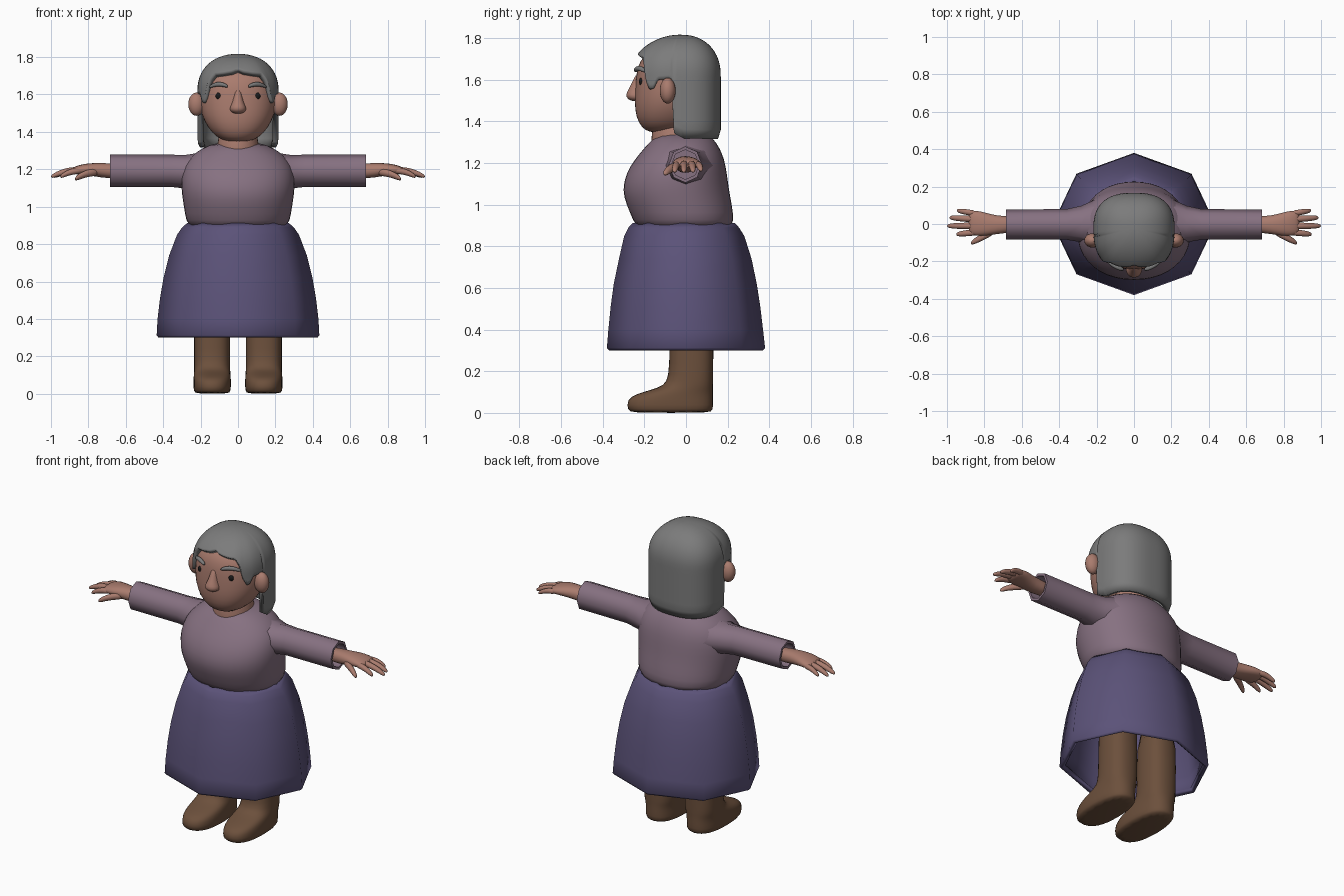
import bpy, bmesh
from math import sin, cos, pi, radians
from mathutils import Matrix

if "Cube" in bpy.data.objects:
    bpy.data.objects.remove(bpy.data.objects["Cube"])


def material(name, rgb):
    m = bpy.data.materials.new(name)
    m.diffuse_color = (*rgb, 1)
    m.use_nodes = True
    m.node_tree.nodes["Principled BSDF"].inputs["Base Color"].default_value = m.diffuse_color
    return m


SKIN = material("skin", (0.40, 0.20, 0.155))
WOOL = material("wool", (0.24, 0.165, 0.22))
CLOTH = material("cloth", (0.105, 0.085, 0.19))
LEATHER = material("leather", (0.15, 0.08, 0.045))
HAIR = material("hair", (0.2, 0.2, 0.2))
BLACK = material("black", (0.01, 0.01, 0.01))


def finish(name, bm, mat, mirror=False, subdiv=0, thick=0):
    bmesh.ops.recalc_face_normals(bm, faces=bm.faces)
    me = bpy.data.meshes.new(name)
    bm.to_mesh(me)
    bm.free()
    ob = bpy.data.objects.new(name, me)
    bpy.context.collection.objects.link(ob)
    me.materials.append(mat)
    bpy.ops.object.select_all(action='DESELECT')
    ob.select_set(True)
    bpy.context.view_layer.objects.active = ob
    bpy.ops.object.shade_smooth_by_angle(angle=radians(62))
    if thick:
        mod = ob.modifiers.new("thickness", 'SOLIDIFY')
        mod.thickness, mod.offset = thick, -1
    if subdiv:
        mod = ob.modifiers.new("smooth", 'SUBSURF')
        mod.levels = mod.render_levels = subdiv
    if mirror:
        mod = ob.modifiers.new("mirror", 'MIRROR')
        mod.use_mirror_merge = False
    return ob


def spow(v, p):
    return (1 if v >= 0 else -1) * abs(v) ** p


def loft(name, rings, mat, n=8, e=2.0, axis='Z', caps=True, **kw):
    """rings: (position on axis, centre u, centre v, radius u, radius v)"""
    bm = bmesh.new()
    rows = []
    for p, cu, cv, ru, rv in rings:
        row = []
        for i in range(n):
            a = 2 * pi * i / n
            u, v = cu + ru * spow(cos(a), 2 / e), cv + rv * spow(sin(a), 2 / e)
            row.append(bm.verts.new((u, v, p) if axis == 'Z' else (p, u, v)))
        rows.append(row)
    for a, b in zip(rows, rows[1:]):
        for i in range(n):
            j = (i + 1) % n
            bm.faces.new((a[i], a[j], b[j], b[i]))
    if caps:
        bm.faces.new(rows[0])
        bm.faces.new(rows[-1])
    return finish(name, bm, mat, **kw)


def body(name, profile, mat, cx=0, **kw):
    """profile: (z, half width, front y, back y)"""
    return loft(name, [(z, cx, (f + b) / 2, w, (b - f) / 2) for z, w, f, b in profile],
                mat, **kw)


def ball(name, centre, radii, mat, **kw):
    bm = bmesh.new()
    bmesh.ops.create_uvsphere(bm, u_segments=20, v_segments=12, radius=1,
                              matrix=Matrix.LocRotScale(centre, None, radii))
    return finish(name, bm, mat, **kw)


# Skirt: hollow eight-sided bell
body("skirt", [(.30, .425, -.37, .37), (.312, .435, -.38, .38), (.40, .43, -.373, .37),
               (.51, .417, -.362, .357), (.62, .398, -.347, .34), (.74, .368, -.322, .315),
               (.85, .326, -.297, .28), (.89, .298, -.277, .255), (.912, .272, -.255, .235)],
     CLOTH, caps=False, thick=.03)

# Boots
body("boots", [(0, .088, -.265, .122), (.012, .102, -.285, .134), (.065, .102, -.288, .134),
               (.09, .101, -.245, .133), (.112, .099, -.165, .132), (.132, .098, -.108, .132),
               (.17, .098, -.085, .132), (.30, .098, -.08, .134), (.62, .10, -.08, .134)],
     LEATHER, cx=.138, n=16, e=2.5, mirror=True, subdiv=1)

# Sweater body
body("sweater", [(.87, .255, -.235, .22), (.925, .282, -.256, .234), (1.0, .293, -.29, .224),
                 (1.07, .305, -.31, .21), (1.15, .31, -.292, .2), (1.22, .295, -.248, .187),
                 (1.275, .25, -.2, .163), (1.315, .19, -.165, .135), (1.345, .12, -.115, .1)],
     WOOL, n=20, e=2.15, subdiv=1)

# Sleeves with open cuffs
loft("sleeves", [(.14, 0, 1.19, .16, .115), (.22, 0, 1.188, .125, .098), (.28, 0, 1.187, .098, .09),
                 (.36, -.002, 1.192, .082, .086), (.685, -.003, 1.193, .08, .087),
                 (.685, -.003, 1.193, .066, .071), (.62, -.003, 1.193, .066, .071)],
     WOOL, axis='X', mirror=True)

# Hands: palm, four fingers and a thumb
loft("palms", [(.61, 0, 1.19, .042, .038), (.70, -.004, 1.192, .047, .042),
               (.76, -.004, 1.198, .056, .038), (.82, .002, 1.2, .07, .031),
               (.865, .006, 1.195, .068, .024), (.885, .006, 1.193, .055, .014)],
     SKIN, n=12, e=2.3, axis='X', mirror=True, subdiv=1)


def finger(name, root, tip, r):
    rings = []
    for t, k in ((0, 1), (.35, 1.08), (.7, .95), (.93, .75), (1, .3)):
        u, v, w = (p + (q - p) * t for p, q in zip(root, tip))
        w += .012 * sin(pi * t)
        rings.append((u, v, w, r * k, r * k))
    loft(name, rings, SKIN, axis='X', mirror=True, subdiv=1)


finger("little_fingers", (.84, .055, 1.193), (.947, .072, 1.165), .0165)
finger("ring_fingers", (.84, .025, 1.197), (.987, .034, 1.16), .018)
finger("middle_fingers", (.84, -.01, 1.197), (1.0, -.01, 1.16), .018)
finger("index_fingers", (.83, -.042, 1.193), (.95, -.055, 1.16), .018)
finger("thumbs", (.745, -.035, 1.185), (.872, -.102, 1.148), .021)

# Neck and head
body("neck", [(1.2, .13, -.15, .09), (1.29, .125, -.172, .09), (1.34, .108, -.168, .08),
              (1.46, .10, -.15, .07)], SKIN, n=16, subdiv=1)
body("head", [(1.345, .055, -.175, -.03), (1.37, .115, -.215, .02), (1.42, .162, -.242, .07),
              (1.49, .198, -.25, .11), (1.56, .208, -.246, .125), (1.63, .206, -.242, .125),
              (1.69, .195, -.226, .115), (1.74, .155, -.18, .09), (1.775, .07, -.09, .02)],
     SKIN, n=20, e=2.2, subdiv=1)

# Face details
body("nose", [(1.497, .018, -.262, -.2), (1.508, .043, -.283, -.2), (1.528, .047, -.292, -.2),
              (1.55, .034, -.28, -.2), (1.59, .023, -.258, -.2), (1.63, .016, -.242, -.2)],
     SKIN, n=12, subdiv=1)
ball("ears", (.222, -.088, 1.548), (.044, .038, .062), SKIN, mirror=True)
ball("eyes", (.102, -.214, 1.592), (.018, .012, .019), BLACK, mirror=True)
loft("eyebrows", [(.054, -.243, 1.643, .006, .006), (.065, -.241, 1.648, .013, .012),
                  (.10, -.229, 1.658, .014, .014), (.135, -.206, 1.65, .013, .012),
                  (.155, -.187, 1.638, .006, .006)], HAIR, axis='X', mirror=True, subdiv=1)

# Hair: dome whose lower edge follows the hairline (degrees from the front, z)
HAIRLINE = [(0, 1.738), (6, 1.725), (20, 1.716), (36, 1.71), (44, 1.67), (50, 1.585),
            (55, 1.555), (60, 1.56), (66, 1.60), (83, 1.605), (85, 1.345), (92, 1.318), (181, 1.315)]


def hairline(d):
    for (a, za), (b, zb) in zip(HAIRLINE, HAIRLINE[1:]):
        if d <= b:
            return za + (zb - za) * (d - a) / (b - a)


def hair():
    top, n, rows = 1.817, 144, 22
    bm = bmesh.new()
    crown = bm.verts.new((0, -.03, top))
    grid = []
    for i in range(n):
        d = 360 * i / n
        low = hairline(min(d, 360 - d))
        a, col = radians(d), []
        for k in range(1, rows + 1):
            t = k / rows
            z = top - (top - low) * t * t
            s = 1.0
            if z > 1.62:
                s = (1 - ((z - 1.62) / (top - 1.62)) ** 2.2) ** (1 / 2.2)
            elif z < 1.36:
                s = 1 - .07 * ((1.36 - z) / .045) ** 2
            depth = .2 + .035 * t if cos(a) > 0 else .192
            col.append(bm.verts.new((.217 * s * spow(sin(a), .8),
                                     -.025 - depth * s * spow(cos(a), .8), z)))
        grid.append(col)
    for i in range(n):
        p, q = grid[i], grid[(i + 1) % n]
        bm.faces.new((crown, p[0], q[0]))
        for k in range(rows - 1):
            bm.faces.new((p[k], p[k + 1], q[k + 1], q[k]))
    finish("hair", bm, HAIR, thick=.03)


hair()
